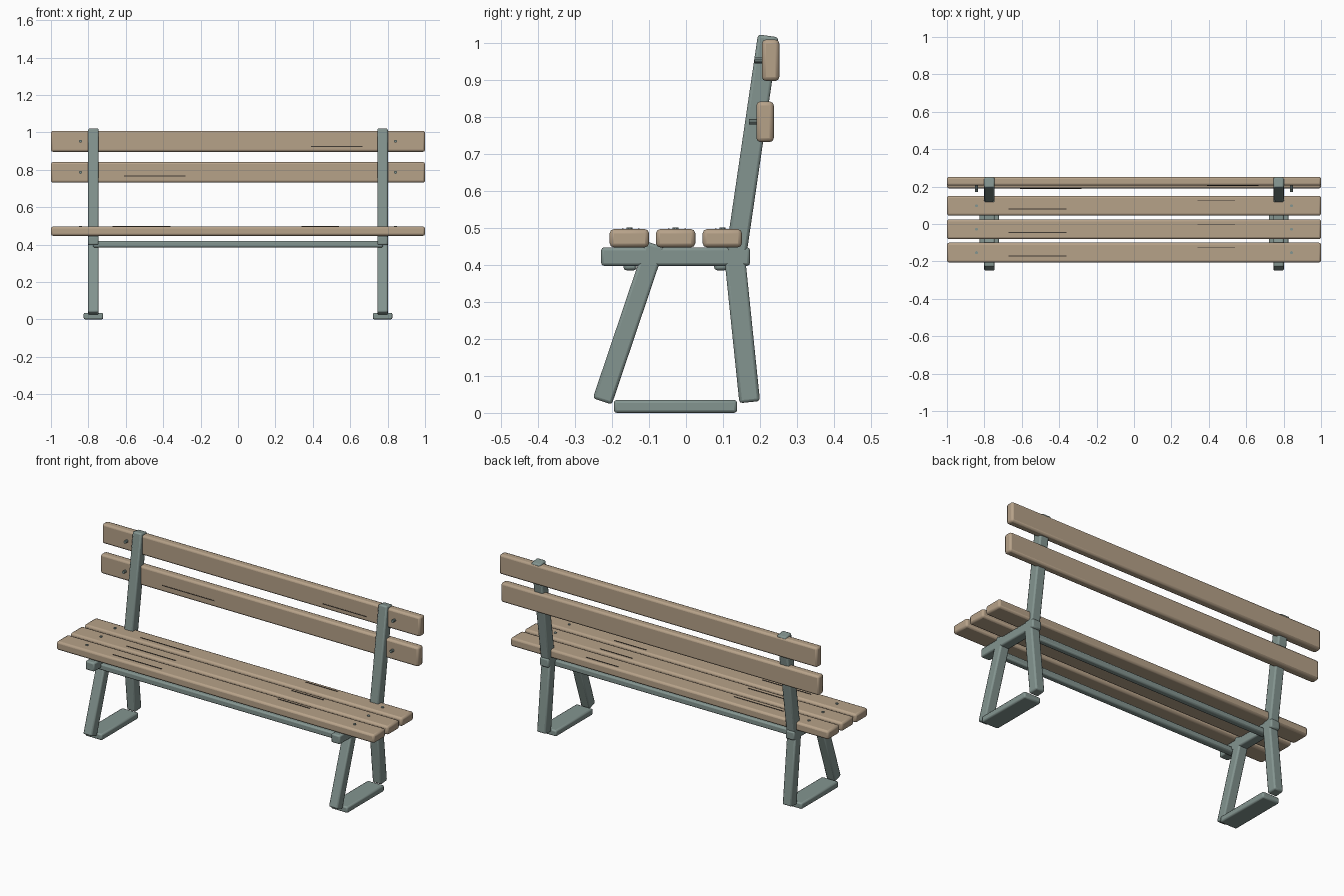
import bpy, math
from mathutils import Vector

if "Cube" in bpy.data.objects:
    bpy.data.objects.remove(bpy.data.objects["Cube"])


def material(name, rgb):
    m = bpy.data.materials.new(name)
    m.diffuse_color = (*rgb, 1)
    m.use_nodes = True
    m.node_tree.nodes["Principled BSDF"].inputs["Base Color"].default_value = m.diffuse_color
    return m


WOOD = material("weathered wood", (0.47, 0.36, 0.25))
METAL = material("grey green metal", (0.23, 0.30, 0.28))
CRACK = material("dark crack", (0.055, 0.045, 0.035))


def box(name, lo, hi, mat, bevel=0.0, rot_x=0.0):
    """Bevelled box between two corners, optionally tilted about x."""
    lo, hi = Vector(lo), Vector(hi)
    bpy.ops.mesh.primitive_cube_add(size=1, location=(lo + hi) / 2)
    o = bpy.context.object
    o.name = name
    o.scale = hi - lo
    bpy.ops.object.transform_apply(location=False, rotation=False, scale=True)
    o.rotation_euler.x = rot_x
    o.data.materials.append(mat)
    if bevel:
        b = o.modifiers.new("bevel", 'BEVEL')
        b.width, b.segments = bevel, 2
        bpy.ops.object.shade_smooth_by_angle(angle=math.radians(35))
    return o


def beam(name, x, start, end, width, depth):
    """Tilted bar running between two (y, z) points."""
    (y0, z0), (y1, z1) = start, end
    length = math.hypot(y1 - y0, z1 - z0)
    c = Vector((x, (y0 + y1) / 2, (z0 + z1) / 2))
    h = Vector((width, depth, length)) / 2
    return box(name, c - h, c + h, METAL, 0.008, -math.atan2(y1 - y0, z1 - z0))


def bolt(name, loc, depth, rot_x=0.0):
    bpy.ops.mesh.primitive_cylinder_add(vertices=10, radius=0.008, depth=depth,
                                        location=loc, rotation=(rot_x, 0, 0))
    o = bpy.context.object
    o.name = name
    o.data.materials.append(METAL)


# Seat slats with cracks and bolts
for y in (-0.153, -0.028, 0.098):
    box("seat_slat", (-1, y - 0.053, 0.447), (1, y + 0.053, 0.496), WOOD, 0.011)
    box("seat_crack", (-0.67, y - 0.02, 0.490), (-0.36, y - 0.016, 0.498), CRACK)
    box("seat_crack", (0.34, y + 0.024, 0.490), (0.54, y + 0.028, 0.498), CRACK)
    for x in (-0.842, 0.842):
        bolt("seat_bolt", (x, y, 0.49), 0.02)

# Back slats: front y, bottom z, top z, crack x range, crack z
for y, z0, z1, c0, c1, cz in ((0.205, 0.896, 1.008, 0.39, 0.665, 0.924),
                              (0.190, 0.731, 0.841, -0.61, -0.28, 0.767)):
    box("back_slat", (-1, y, z0), (1, y + 0.047, z1), WOOD, 0.011)
    box("back_crack", (c0, y - 0.002, cz - 0.002), (c1, y + 0.005, cz + 0.002), CRACK)
    for x in (-0.842, 0.842):
        bolt("back_bolt", (x, y - 0.005, (z0 + z1) / 2), 0.03, math.pi / 2)

# Metal end frames
for x in (-0.773, 0.773):
    beam("back_post", x, (0.134, 0.42), (0.222, 1.018), 0.056, 0.056)
    beam("rear_leg", x, (0.172, 0.029), (0.129, 0.445), 0.056, 0.056)
    beam("front_leg", x, (-0.226, 0.031), (-0.083, 0.455), 0.056, 0.054)
    box("seat_rail", (x - 0.028, -0.229, 0.397), (x + 0.028, 0.173, 0.447), METAL, 0.008)
    box("foot", (x - 0.052, -0.195, 0.0), (x + 0.052, 0.138, 0.035), METAL, 0.008)

# Long bars joining the frames
for y in (-0.151, 0.094):
    box("cross_bar", (-0.775, y - 0.018, 0.385), (0.775, y + 0.018, 0.42), METAL, 0.008)
